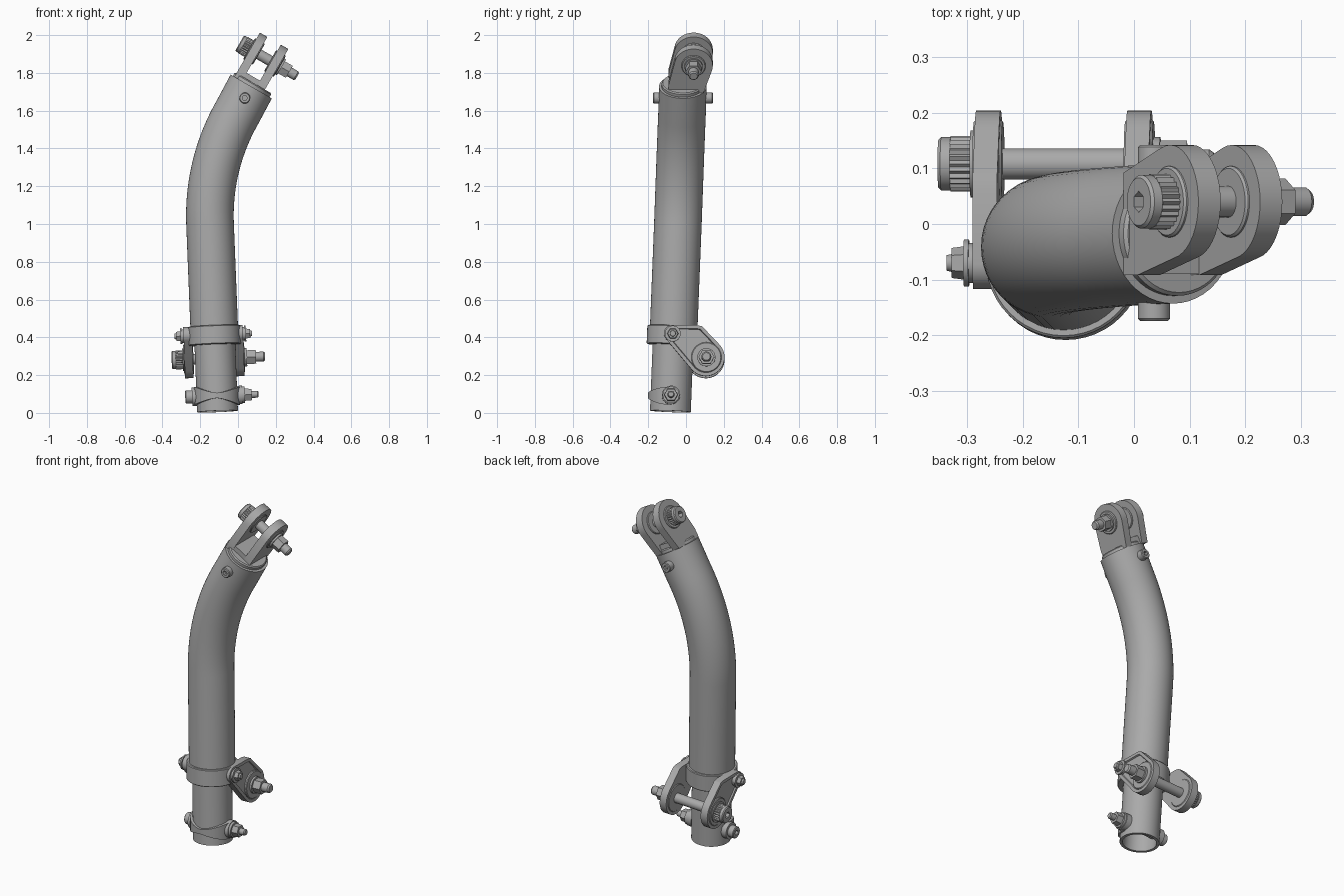
import bpy, bmesh
from math import sin, cos, pi, radians
from mathutils import Vector, Matrix
from mathutils.geometry import convex_hull_2d

old = bpy.data.objects.get("Cube")
if old:
    bpy.data.objects.remove(old)

metal = bpy.data.materials.new("grey_metal")
metal.use_nodes = True
GREY = (0.4, 0.4, 0.4, 1)
metal.diffuse_color = GREY
metal.node_tree.nodes["Principled BSDF"].inputs["Base Color"].default_value = GREY
parts = []


def finish(name, bm):
    bmesh.ops.recalc_face_normals(bm, faces=bm.faces)
    mesh = bpy.data.meshes.new(name)
    bm.to_mesh(mesh)
    bm.free()
    mesh.materials.append(metal)
    obj = bpy.data.objects.new(name, mesh)
    bpy.context.collection.objects.link(obj)
    parts.append(obj)


def skin(name, rings, loop=False, around=True):
    """Bridge rings of points; loop joins last to first, otherwise ends are capped."""
    bm = bmesh.new()
    rows = [[bm.verts.new(p) for p in ring] for ring in rings]
    n = len(rows[0])
    pairs = list(zip(rows, rows[1:])) + ([(rows[-1], rows[0])] if loop else [])
    for a, b in pairs:
        for i in range(n if around else n - 1):
            j = (i + 1) % n
            bm.faces.new((a[i], a[j], b[j], b[i]))
    if not loop:
        bm.faces.new(rows[0])
        bm.faces.new(rows[-1])
    finish(name, bm)


def radius(r, shape, i, n):
    if shape == "hex":
        return r * cos(pi / 6) / cos((2 * pi * i / n) % (pi / 3) - pi / 6)
    if shape == "knurl":
        return r * (0.9 if i % 2 else 1)
    return r


def lathe(name, origin, axis, stations, loop=False, n=48):
    """Stations are (distance along axis, radius, optional shape)."""
    rot = Vector(axis).to_track_quat("Z", "Y").to_matrix()
    rings = []
    for t, r, *shape in stations:
        kind = shape[0] if shape else "round"
        ring = []
        for i in range(n):
            q, a = radius(r, kind, i, n), 2 * pi * i / n
            ring.append(Vector(origin) + rot @ Vector((q * cos(a), q * sin(a), t)))
        rings.append(ring)
    skin(name, rings, loop)


def disc(c, r, n=40):
    return [(c[0] + r * cos(2 * pi * i / n), c[1] + r * sin(2 * pi * i / n)) for i in range(n)]


def plate(name, points, lo, hi, frame, pocket=0):
    """Convex outline in (y, up), thickened from lo to hi along the frame's x."""
    outline = [points[i] for i in convex_hull_2d([Vector(p) for p in points])]
    bm = bmesh.new()
    low, high = ([bm.verts.new(frame @ Vector((x, *p))) for p in outline] for x in (lo, hi))
    caps = [bm.faces.new(low), bm.faces.new(high)]
    for i in range(len(outline)):
        j = (i + 1) % len(outline)
        bm.faces.new((low[i], low[j], high[j], high[i]))
    bmesh.ops.recalc_face_normals(bm, faces=bm.faces)
    if pocket:
        face = caps[0 if pocket < 0 else 1]
        bmesh.ops.inset_region(bm, faces=[face], thickness=0.018, depth=0)
        bmesh.ops.inset_region(bm, faces=[face], thickness=0.004, depth=-0.008)
    finish(name, bm)


def knurled_bolt(name, origin, axis, left, right):
    """Socket-head bolt with a knurled head on the left and a hex nut on the right."""
    h = left - 0.064
    lathe(name, origin, axis, [
        (h + 0.03, 0.019, "hex"), (h, 0.019, "hex"), (h, 0.043), (h + 0.005, 0.048),
        (h + 0.022, 0.048), (h + 0.022, 0.05, "knurl"), (left - 0.006, 0.05, "knurl"),
        (left - 0.006, 0.06), (left, 0.06), (left, 0.028), (right, 0.028),
        (right, 0.048), (right + 0.012, 0.048), (right + 0.012, 0.042, "hex"),
        (right + 0.06, 0.042, "hex"), (right + 0.06, 0.026),
        (right + 0.1, 0.026), (right + 0.108, 0.02)])


def base_point(z):
    return Vector((-0.108 - 0.04 * z, -0.083 + 0.04 * z, z))


UP = Vector((-0.04, 0.04, 1)).normalized()
ACROSS = Vector((1, 0, 0.04)).normalized()

# Lower hollow tube
lathe("lower_tube", base_point(0.008), UP,
      [(0, 0.092), (0, 0.108), (0.45, 0.108), (0.45, 0.092)], loop=True)

# Bent upper tube: straight, arc, straight
path = [(base_point(0.38), radians(-2.3)), (base_point(0.7), radians(-2.3))]
p, steps = base_point(1.0), 20
for k in range(steps + 1):
    ang = radians(-2.3 + 32.3 * k / steps)
    path.append((p.copy(), ang))
    mid = radians(-2.3 + 32.3 * (k + 0.5) / steps)
    p += Vector((sin(mid), 0.036, cos(mid))) * 0.62 / steps
top = Vector((0.07, -0.017, 1.728))
path.append((top, radians(30)))
rings = []
for c, ang in path:
    side = Vector((cos(ang), 0, -sin(ang)))
    rings.append([c + 0.126 * (cos(a) * side + sin(a) * Vector((0, 1, 0)))
                  for a in (2 * pi * i / 48 for i in range(48))])
skin("bent_tube", rings)

# Cross screw near the upper end
lathe("upper_cross_screw", (0.036, -0.017, 1.667), (0, 1, 0), [
    (-0.135, 0.014, "hex"), (-0.157, 0.014, "hex"), (-0.157, 0.025), (-0.153, 0.029),
    (-0.1, 0.029), (0.1, 0.029), (0.155, 0.029), (0.159, 0.025),
    (0.159, 0.014, "hex"), (0.14, 0.014, "hex")])

# Upper fork, in a frame tilted with the tube end
AXIS = Vector((0.5, 0, 0.866))
LATERAL = Vector((0.866, 0, -0.5))
fork = Matrix((LATERAL, (0, 1, 0), AXIS)).transposed().to_4x4()
fork.translation = (top.x, 0, top.z)
lathe("fork_base", top, AXIS, [(-0.02, 0.112), (0.016, 0.112), (0.022, 0.106)])
fork_outline = disc((0.04, 0.168), 0.102) + [(-0.092, 0), (-0.092, 0.05), (0.092, 0), (0.092, 0.02)]
plate("fork_bridge", [(-0.09, 0), (0.085, 0), (0.085, 0.05), (-0.09, 0.05)], -0.1, 0.065, fork)
pin = fork @ Vector((0, 0.04, 0.168))
for name, mid in (("right", -0.08), ("left", 0.048)):
    plate(name + "_fork_plate", fork_outline, mid - 0.023, mid + 0.023, fork)
    lathe(name + "_fork_boss", pin, LATERAL,
          [(mid - 0.03, 0.06), (mid - 0.026, 0.064), (mid + 0.026, 0.064), (mid + 0.03, 0.06)])
knurled_bolt("fork_bolt", pin, LATERAL, -0.104, 0.076)

# Collar around the tube
lathe("collar", base_point(0.36), UP,
      [(0, 0.105), (0, 0.136), (0.004, 0.14), (0.096, 0.14), (0.1, 0.136), (0.1, 0.105)], loop=True)

# Swing arms leading down and back from the collar
arms = Matrix((ACROSS, (0, 1, 0), (-0.04, 0, 1))).transposed().to_4x4()
arms.translation = (-0.115, 0, 0)
arm_outline = disc((0.105, 0.288), 0.099) + disc((-0.072, 0.415), 0.045) + [(0.06, 0.458), (0.085, 0.452)]
arm_pin = arms @ Vector((0, 0.108, 0.288))
for name, lo, hi, out in (("right", -0.157, -0.113, -1), ("left", 0.115, 0.158, 1)):
    plate(name + "_arm", arm_outline, lo, hi, arms, pocket=out)
    lathe(name + "_arm_boss", arm_pin, ACROSS,
          [(lo - 0.004, 0.076), (lo, 0.08), (hi, 0.08), (hi + 0.004, 0.076)])
knurled_bolt("arm_bolt", arm_pin, ACROSS, -0.161, 0.162)

# Bolts joining the arms to the collar
for name, sign in (("right", -1), ("left", 1)):
    lathe(name + "_collar_bolt", arms @ Vector((0, -0.07, 0.413)), ACROSS * sign, [
        (0.12, 0.036), (0.165, 0.036), (0.165, 0.042), (0.174, 0.042),
        (0.174, 0.03, "hex"), (0.196, 0.027, "hex"), (0.196, 0.016), (0.205, 0.014)])

# Lower half strap, narrow in front and widening to an ear on each side
centre = base_point(0.09)
rings = []
for i in range(33):
    a = pi + pi * i / 32
    h = 0.014 + 0.034 * abs(cos(a)) ** 1.5
    rings.append([centre + Vector((r * cos(a), r * sin(a), z - 0.04 * r * sin(a) * 0.5))
                  for r, z in ((0.1, -h), (0.122, -h), (0.122, h), (0.1, h))])
skin("lower_strap", rings)
strap = Matrix.Translation(centre) @ Matrix((ACROSS, (0, 1, 0), UP)).transposed().to_4x4()
for name, lo, hi in (("right", -0.132, -0.1), ("left", 0.1, 0.134)):
    plate(name + "_strap_ear", disc((0, 0), 0.049), lo, hi, strap)
lathe("strap_bolt", centre, ACROSS, [
    (-0.152, 0.016, "hex"), (-0.168, 0.016, "hex"), (-0.168, 0.03), (-0.164, 0.034),
    (-0.132, 0.034), (-0.132, 0.02), (0.134, 0.02), (0.134, 0.044), (0.148, 0.044),
    (0.148, 0.037, "hex"), (0.185, 0.035, "hex"), (0.185, 0.018), (0.216, 0.018), (0.221, 0.013)])

# Smooth the round surfaces, keep edges crisp
for obj in bpy.context.selected_objects:
    obj.select_set(False)
for obj in parts:
    obj.select_set(True)
bpy.context.view_layer.objects.active = parts[0]
bpy.ops.object.shade_smooth_by_angle(angle=radians(30))
